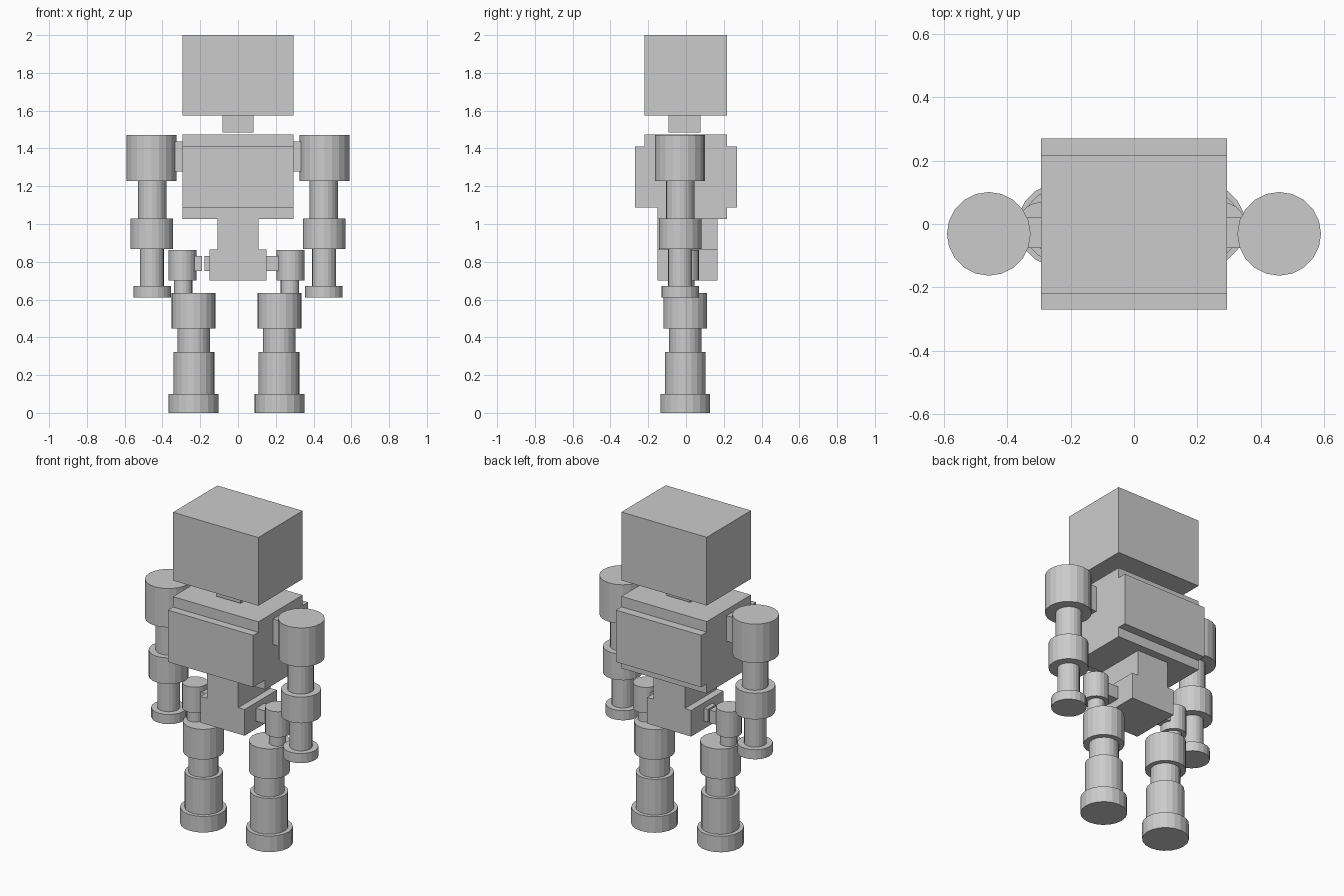
import bpy

# One flat colour for the whole figure
grey = bpy.data.materials.new("light_grey")
grey.diffuse_color = (0.6, 0.6, 0.6, 1)


def box(name, x0, x1, y0, y1, z0, z1):
    """Box given by its limits on each axis."""
    bpy.ops.mesh.primitive_cube_add(
        size=1, location=((x0 + x1) / 2, (y0 + y1) / 2, (z0 + z1) / 2))
    ob = bpy.context.object
    ob.scale = (x1 - x0, y1 - y0, z1 - z0)
    bpy.ops.object.transform_apply(location=False, rotation=False, scale=True)
    ob.name = name
    ob.data.materials.append(grey)


def drum(name, x, y, r, z0, z1):
    """Upright flat-faced cylinder."""
    bpy.ops.mesh.primitive_cylinder_add(
        vertices=20, radius=r, depth=z1 - z0, location=(x, y, (z0 + z1) / 2))
    ob = bpy.context.object
    ob.name = name
    ob.data.materials.append(grey)


# Head, neck and stepped torso
box("head", -0.294, 0.294, -0.22, 0.216, 1.575, 2.0)
box("neck", -0.082, 0.082, -0.093, 0.077, 1.485, 1.575)
box("torso_top", -0.294, 0.294, -0.22, 0.216, 1.41, 1.475)
box("chest", -0.294, 0.294, -0.27, 0.27, 1.087, 1.41)
box("torso_bottom", -0.294, 0.294, -0.152, 0.216, 1.027, 1.087)

# Waist and hips share their front and back planes
box("waist", -0.108, 0.108, -0.152, 0.166, 0.865, 1.027)
box("hips", -0.152, 0.152, -0.152, 0.166, 0.702, 0.865)

# Arm and leg drums: name, distance from middle, radius, bottom, top
ARM = [
    ("shoulder", 0.458, 0.132, 1.228, 1.47),
    ("upper_arm", 0.454, 0.075, 1.03, 1.228),
    ("elbow", 0.456, 0.113, 0.867, 1.03),
    ("forearm", 0.456, 0.064, 0.672, 0.867),
    ("hand", 0.454, 0.1, 0.612, 0.672),
]
LEG = [
    ("hip_joint", 0.286, 0.073, 0.702, 0.862),
    ("hip_pin", 0.283, 0.049, 0.635, 0.702),
    ("thigh", 0.2275, 0.116, 0.447, 0.635),
    ("knee", 0.2265, 0.085, 0.322, 0.447),
    ("shin", 0.225, 0.108, 0.1, 0.322),
    ("foot", 0.2275, 0.132, 0.0, 0.1),
]
LEG_SHIFT = -0.008  # the legs stand slightly off the middle

for side, s in (("left", -1), ("right", 1)):
    for part, x, r, z0, z1 in ARM:
        drum(f"{side}_{part}", s * x, -0.031, r, z0, z1)
    for part, x, r, z0, z1 in LEG:
        drum(f"{side}_{part}", s * x + LEG_SHIFT, -0.004, r, z0, z1)
    # Shoulder link between torso and arm
    a, b = sorted((s * 0.28, s * 0.35))
    box(f"{side}_shoulder_link", a, b, -0.075, 0.02, 1.278, 1.437)

# Hip links: the left one is split by a small gap
box("right_hip_link", 0.14, 0.23, -0.04, 0.04, 0.75, 0.83)
box("left_hip_link_inner", -0.178, -0.14, -0.04, 0.04, 0.75, 0.83)
box("left_hip_link_outer", -0.25, -0.19, -0.04, 0.04, 0.75, 0.83)
